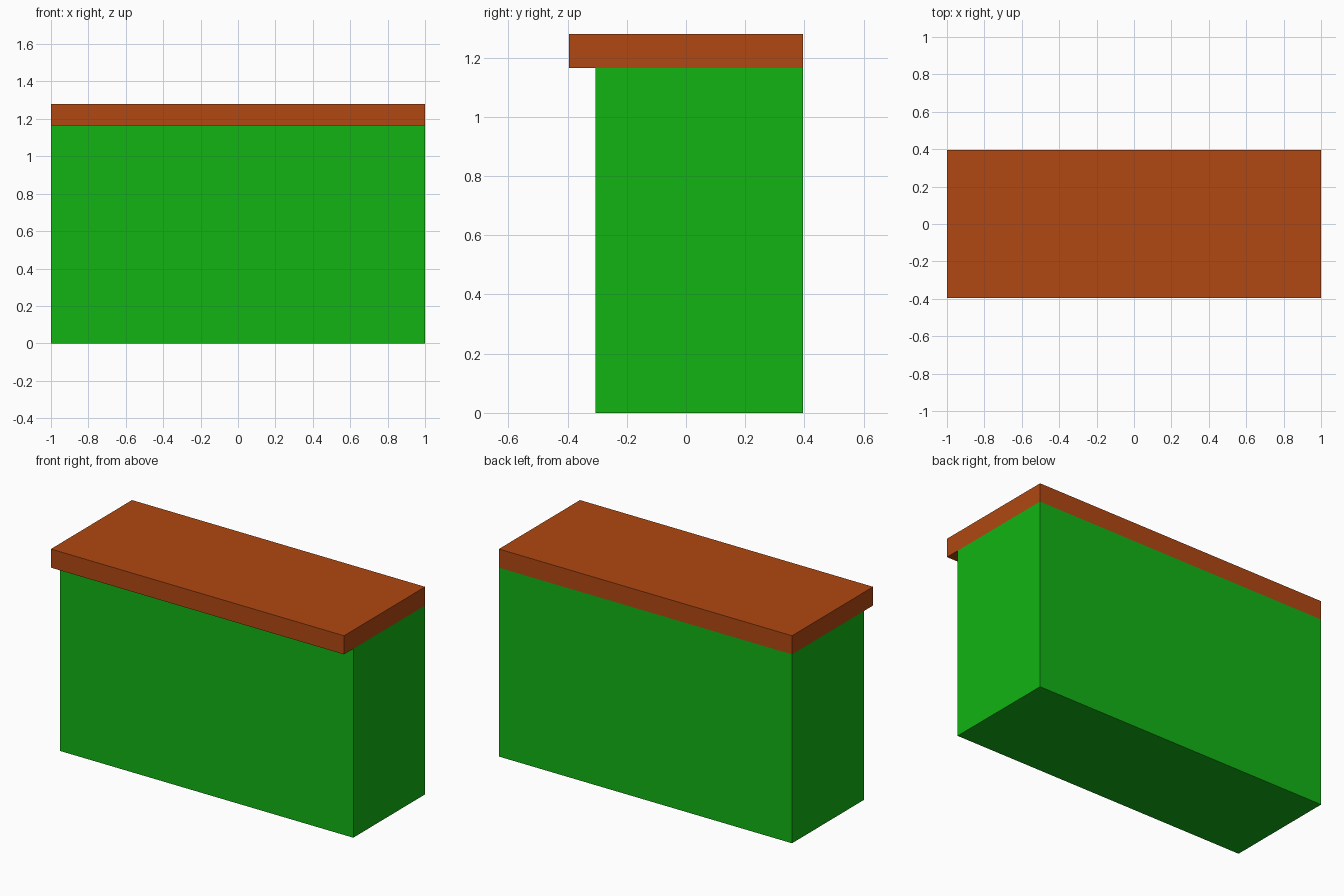
import bpy

if "Cube" in bpy.data.objects:
    bpy.data.objects.remove(bpy.data.objects["Cube"])


def material(name, color):
    mat = bpy.data.materials.new(name)
    mat.diffuse_color = (*color, 1.0)
    mat.use_nodes = True
    mat.node_tree.nodes["Principled BSDF"].inputs["Base Color"].default_value = mat.diffuse_color
    return mat


def box(name, low, high, mat):
    """Axis-aligned box between two corners."""
    center = [(a + b) / 2 for a, b in zip(low, high)]
    size = [b - a for a, b in zip(low, high)]
    bpy.ops.mesh.primitive_cube_add(size=1, location=center)
    obj = bpy.context.object
    obj.name = name
    obj.scale = size
    bpy.ops.object.transform_apply(location=False, rotation=False, scale=True)
    obj.data.materials.append(mat)
    return obj


green = material("green_paint", (0.006, 0.456, 0.007))
brown = material("brown_wood", (0.434, 0.064, 0.006))

# Cabinet body, flush with the top at the back and sides
box("cabinet_body", (-1, -0.305, 0), (1, 0.395, 1.165), green)

# Counter top, overhanging at the front
box("counter_top", (-1, -0.395, 1.165), (1, 0.395, 1.28), brown)
